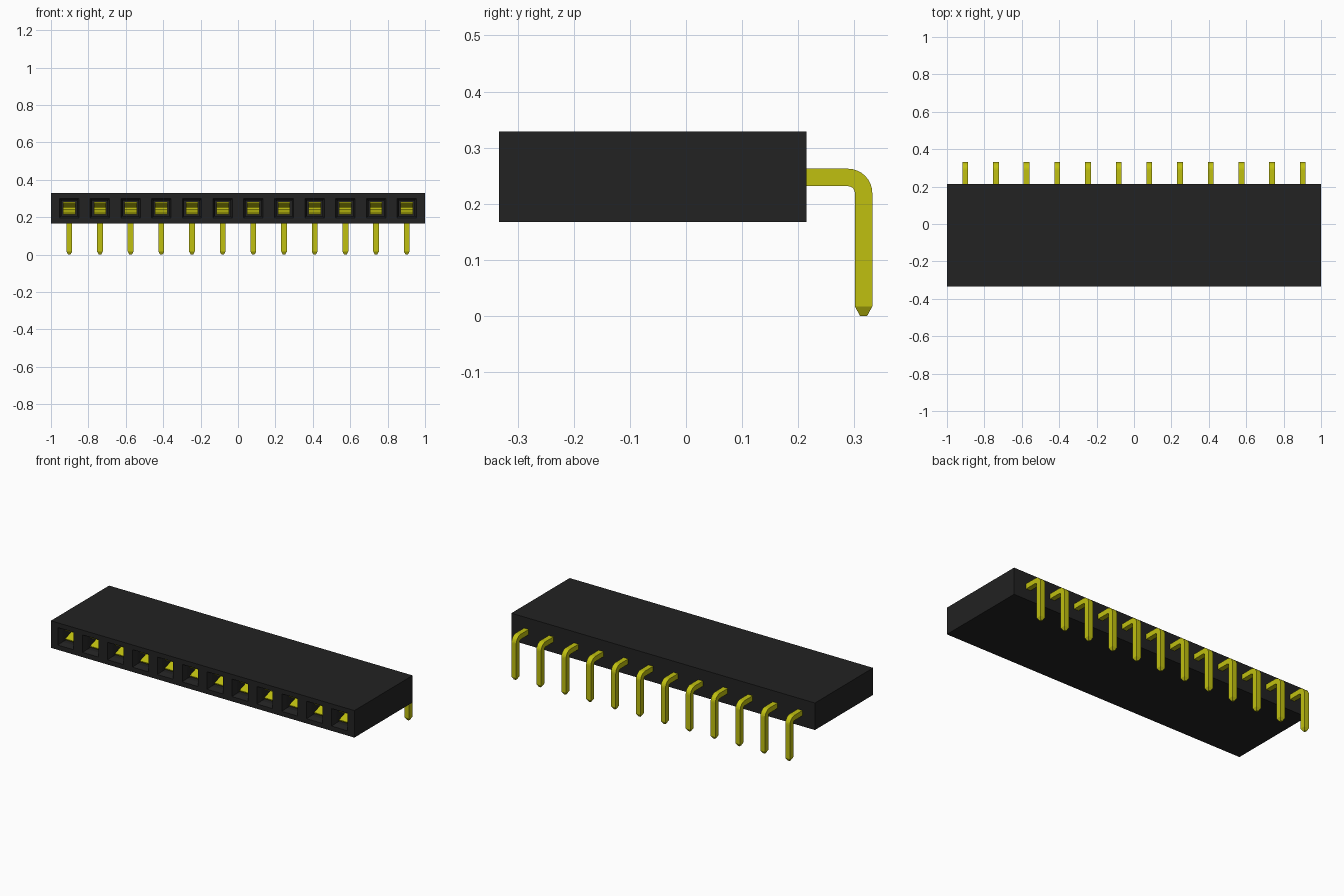
import bpy
import bmesh
from math import sin, cos, pi
from mathutils import Vector

if "Cube" in bpy.data.objects:
    bpy.data.objects.remove(bpy.data.objects["Cube"])

COUNT, PITCH = 12, 0.164
XS = [(i - (COUNT - 1) / 2) * PITCH for i in range(COUNT)]
FRONT, BACK, LOW, HIGH = -0.333, 0.215, 0.168, 0.329
MID = (LOW + HIGH) / 2
MOUTH, PIN = 0.052, 0.0155


def material(name, color):
    m = bpy.data.materials.new(name)
    m.use_nodes = True
    m.diffuse_color = color
    m.node_tree.nodes["Principled BSDF"].inputs["Base Color"].default_value = color
    return m


def finish(name, bm, mat):
    bmesh.ops.recalc_face_normals(bm, faces=bm.faces[:])
    mesh = bpy.data.meshes.new(name)
    bm.to_mesh(mesh)
    bm.free()
    mesh.materials.append(mat)
    ob = bpy.data.objects.new(name, mesh)
    bpy.context.collection.objects.link(ob)
    return ob


def strip(bm, path, x, half_x, half_t):
    """Sweep a rectangle along a (y, z) path; returns the end ring."""
    pts = [Vector((0, y, z)) for y, z in path]
    rings = []
    for i, p in enumerate(pts):
        a = (p - pts[i - 1]).normalized() if i else None
        b = (pts[i + 1] - p).normalized() if i + 1 < len(pts) else None
        a, b = a or b, b or a
        t = (a + b).normalized()
        n = Vector((0, -t.z, t.y)) * (half_t / max(t.dot(a), 0.3))
        rings.append([bm.verts.new(p + n * s + Vector((x + half_x * u, 0, 0)))
                      for u, s in ((-1, -1), (1, -1), (1, 1), (-1, 1))])
    for r, q in zip(rings, rings[1:]):
        for k in range(4):
            bm.faces.new((r[k], r[(k + 1) % 4], q[(k + 1) % 4], q[k]))
    bm.faces.new(rings[0])
    bm.faces.new(rings[-1])
    return rings[-1]


black = material("black plastic", (0.016, 0.016, 0.016, 1))
gold = material("gold metal", (0.53, 0.53, 0.005, 1))

# Housing block with a row of funnel-mouthed sockets
bm = bmesh.new()
bmesh.ops.create_cube(bm, size=1)
for v in bm.verts:
    v.co = (v.co.x * 2, BACK if v.co.y > 0 else FRONT, HIGH if v.co.z > 0 else LOW)
cuts = [((x + s * MOUTH, 0, 0), (1, 0, 0)) for x in XS for s in (-1, 1)]
cuts += [((0, 0, MID + s * MOUTH), (0, 0, 1)) for s in (-1, 1)]
for co, no in cuts:
    bmesh.ops.bisect_plane(bm, geom=bm.verts[:] + bm.edges[:] + bm.faces[:],
                           plane_co=co, plane_no=no)
mouths = []
for f in bm.faces:
    c = f.calc_center_median()
    if f.normal.y < -0.9 and abs(c.z - MID) < 0.01 and min(abs(c.x - x) for x in XS) < 0.01:
        mouths.append(f)
bmesh.ops.inset_individual(bm, faces=mouths, thickness=0.015, depth=-0.03)
for f in mouths:
    end = bmesh.ops.extrude_discrete_faces(bm, faces=[f])["faces"][0]
    bmesh.ops.translate(bm, verts=end.verts[:], vec=(0, 0.36, 0))
finish("housing", bm, black)

# Spring contacts: two leaves pinching inward, joined by a back plate
bm = bmesh.new()
for x in XS:
    for s in (-1, 1):
        leaf = [(-0.29, 0.029), (-0.23, 0.009), (-0.17, 0.014), (0.0, 0.028)]
        strip(bm, [(y, MID + s * z) for y, z in leaf], x, 0.033, 0.004)
    strip(bm, [(0.0, MID - 0.032), (0.0, MID + 0.032)], x, 0.033, 0.004)
finish("spring_contacts", bm, gold)

# Right-angle pins with tapered tips
bm = bmesh.new()
R, PIN_Y, PIN_Z = 0.028, 0.3165, 0.247
bend = [(PIN_Y - R + R * sin(a), PIN_Z - R + R * cos(a))
        for a in (k * pi / 16 for k in range(9))]
for x in XS:
    tip = strip(bm, [(0.0, PIN_Z)] + bend + [(PIN_Y, 0.017)], x, PIN, PIN)
    cap = next(f for f in tip[0].link_faces if all(v in f.verts for v in tip))
    end = bmesh.ops.extrude_discrete_faces(bm, faces=[cap])["faces"][0]
    for v in end.verts:
        v.co = (x + (v.co.x - x) * 0.4, PIN_Y + (v.co.y - PIN_Y) * 0.4, 0)
finish("pins", bm, gold)
